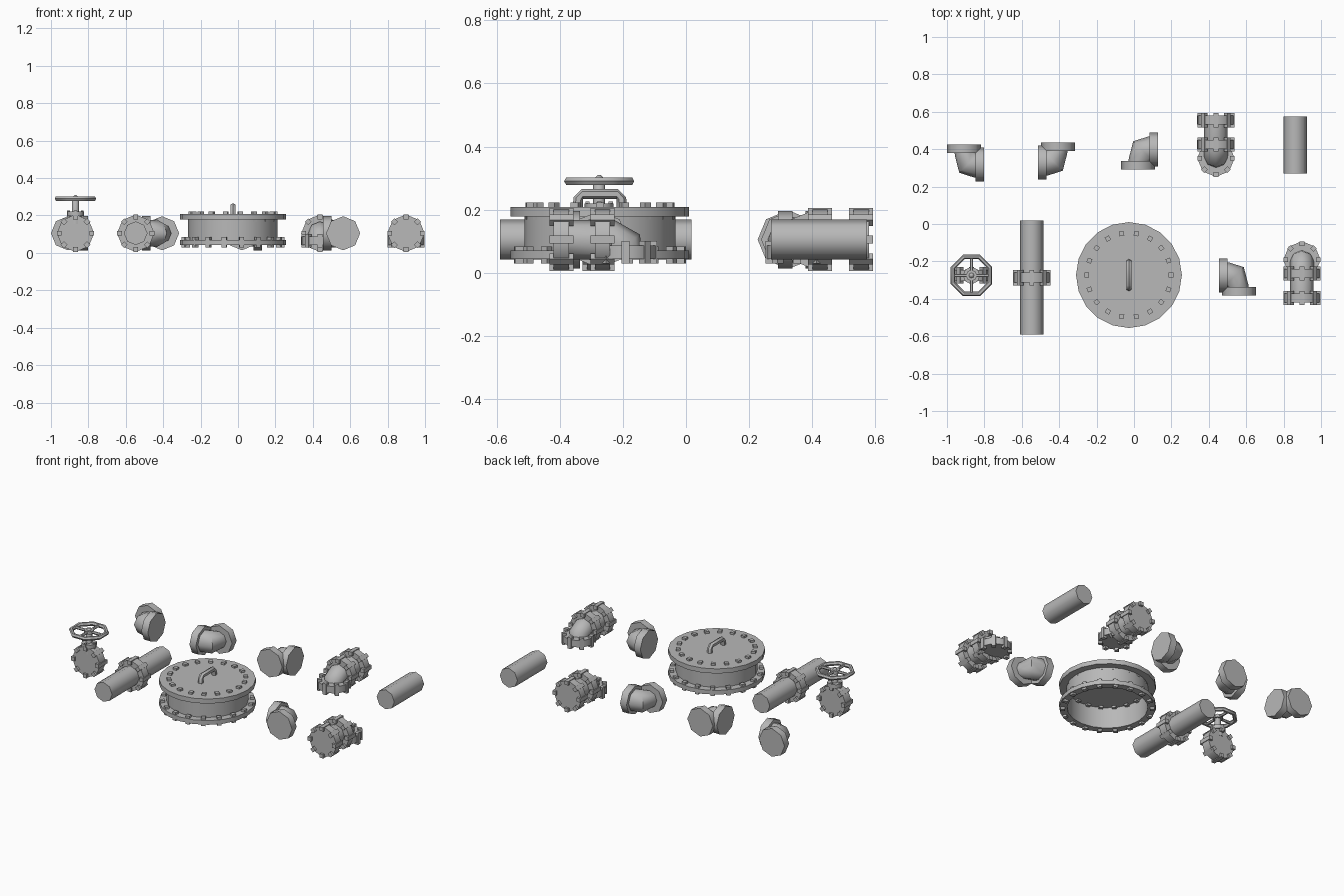
import bpy, bmesh, math
from mathutils import Vector, Matrix

if "Cube" in bpy.data.objects:
    bpy.data.objects.remove(bpy.data.objects["Cube"], do_unlink=True)

grey = bpy.data.materials.new("steel_grey")
grey.use_nodes = True
grey.diffuse_color = (0.48, 0.48, 0.48, 1)
grey.node_tree.nodes["Principled BSDF"].inputs["Base Color"].default_value = grey.diffuse_color

X, Y, Z = Vector((1, 0, 0)), Vector((0, 1, 0)), Vector((0, 0, 1))
AXIS_Z = 0.105      # height of every pipe axis
PIPE_R = 0.063
FLANGE_R = 0.1
parts = []


def finish(name, bm):
    bmesh.ops.recalc_face_normals(bm, faces=bm.faces)
    mesh = bpy.data.meshes.new(name)
    bm.to_mesh(mesh)
    bm.free()
    mesh.materials.append(grey)
    ob = bpy.data.objects.new(name, mesh)
    bpy.context.collection.objects.link(ob)
    parts.append(ob)
    return ob


def loft(name, path, radii, side, sides=8, closed=False):
    """Skin rings along a planar path; side is the normal of its plane."""
    bm = bmesh.new()
    path = [Vector(p) for p in path]
    n, rings = len(path), []
    for i, p in enumerate(path):
        a = path[i - 1] if i or closed else p
        b = path[(i + 1) % n] if i < n - 1 or closed else p
        across = side.cross((b - a).normalized())
        r = radii[i] if isinstance(radii, list) else radii
        rings.append([bm.verts.new(p + r * (math.cos(t) * across + math.sin(t) * side))
                      for t in (math.tau * k / sides for k in range(sides))])
    pairs = list(zip(rings, rings[1:]))
    if closed:
        pairs.append((rings[-1], rings[0]))
    for r0, r1 in pairs:
        for k in range(sides):
            m = (k + 1) % sides
            bm.faces.new((r0[k], r0[m], r1[m], r1[k]))
    if not closed:
        bm.faces.new(rings[0])
        bm.faces.new(rings[-1])
    return finish(name, bm)


def rod(name, centre, axis, length, radius, sides=8):
    c = Vector(centre)
    h = axis * length / 2
    return loft(name, [c - h, c + h], radius, X if axis == Z else Z, sides)


def bolts(name, centre, axis, radius, count, length, size=0.025):
    """Ring of square bolts running through a flange."""
    bm = bmesh.new()
    u = Y if axis == X else X
    v = axis.cross(u)
    for k in range(count):
        t = math.tau * k / count
        out = math.cos(t) * u + math.sin(t) * v
        rot = Matrix((out, axis.cross(out), axis)).transposed().to_4x4()
        place = Matrix.Translation(Vector(centre) + radius * out) @ rot
        bmesh.ops.create_cube(bm, size=1, matrix=place @ Matrix.Diagonal((size, size, length, 1)))
    return finish(name, bm)


def flange(name, centre, axis, thick=0.048):
    rod(name, centre, axis, thick, FLANGE_R)
    bolts(name + "_bolts", centre, axis, 0.087, 8, thick + 0.028)


def plain_elbow(name, cx, cy, sx, sy):
    """Quarter bend; (cx, cy) is the inner corner, sx and sy point to the body."""
    def at(u, v):
        return (cx + sx * u, cy + sy * v, AXIS_Z)
    rod(name + "_end_x", at(0.023, 0.107), X, 0.046, 0.091)
    rod(name + "_end_y", at(0.107, 0.023), Y, 0.046, 0.091)
    loft(name + "_body", [at(0.01, 0.107), at(0.045, 0.107), at(0.08, 0.1), at(0.106, 0.045), at(0.106, 0.01)],
         [0.07, 0.07, 0.073, 0.052, 0.052], Z)


def flanged_elbow(name, x, y, s):
    """Horizontal pipe from y, running along s, then bending down."""
    def at(u, z):
        return (x, y + s * u, z)
    loft(name + "_body", [at(0, AXIS_Z), at(0.16, AXIS_Z), at(0.198, 0.082), at(0.203, 0.05)],
         [PIPE_R, PIPE_R, 0.064, 0.056], X)
    flange(name + "_end_flange", at(0, AXIS_Z), Y)
    flange(name + "_middle_flange", at(0.13, AXIS_Z), Y)
    flange(name + "_bottom_flange", at(0.203, 0.065), Z, 0.044)


# Four plain elbows
plain_elbow("elbow_a", -0.802, 0.425, -1, -1)
plain_elbow("elbow_b", -0.513, 0.436, 1, -1)
plain_elbow("elbow_c", 0.128, 0.291, -1, 1)
plain_elbow("elbow_d", 0.455, -0.382, 1, 1)

# Two flanged elbows
flanged_elbow("flanged_elbow_right", 0.898, -0.395, 1)
flanged_elbow("flanged_elbow_back", 0.438, 0.555, -1)

# Straight pipes
rod("short_pipe", (0.862, 0.422, AXIS_Z), Y, 0.304, PIPE_R)
rod("long_pipe", (-0.547, -0.286, AXIS_Z), Y, 0.608, PIPE_R)
flange("long_pipe_flange", (-0.547, -0.287, AXIS_Z), Y, 0.053)

# Hatch: open drum, rim ring, lid, bolts
HX, HY = -0.027, -0.273
bm = bmesh.new()
profile = [(0.236, 0.043), (0.283, 0.043), (0.283, 0.07), (0.239, 0.07), (0.239, 0.185), (0.236, 0.185)]
SEG = 20
rings = [[bm.verts.new((HX + r * math.cos(math.tau * k / SEG), HY + r * math.sin(math.tau * k / SEG), z))
          for k in range(SEG)] for r, z in profile]
for i, r0 in enumerate(rings):
    r1 = rings[(i + 1) % len(rings)]
    for k in range(SEG):
        m = (k + 1) % SEG
        bm.faces.new((r0[k], r0[m], r1[m], r1[k]))
finish("hatch_drum", bm)
rod("hatch_lid", (HX, HY, 0.194), Z, 0.03, 0.283, SEG)
bolts("hatch_lid_bolts", (HX, HY, 0.195), Z, 0.225, 18, 0.054)
bolts("hatch_rim_bolts", (HX, HY, 0.057), Z, 0.262, 18, 0.054)
loft("hatch_handle", [(HX, HY + y, z) for y, z in
                      ((-0.07, 0.2), (-0.068, 0.235), (-0.055, 0.25), (0.055, 0.25), (0.068, 0.235), (0.07, 0.2))],
     0.016, X, 6)

# Valve: body flange, bonnet, stem, hand wheel
VX, VY = -0.869, -0.275
flange("valve_body", (VX, VY, AXIS_Z), Y, 0.06)
rod("valve_neck", (VX, VY, 0.18), Z, 0.05, 0.035)
rod("valve_bonnet", (VX, VY, 0.208), Z, 0.024, 0.046)
bolts("valve_bonnet_bolts", (VX, VY, 0.208), Z, 0.037, 4, 0.036, 0.014)
loft("valve_stem", [(VX, VY, z) for z in (0.2, 0.295, 0.31)], [0.019, 0.019, 0.004], X)
WHEEL_Z, WHEEL_R = 0.29, 0.107
wheel = [(VX + WHEEL_R * math.cos(a), VY + WHEEL_R * math.sin(a), WHEEL_Z)
         for a in (math.tau * (k + 0.5) / 8 for k in range(8))]
loft("wheel_rim", wheel, 0.013, Z, 6, closed=True)
rod("wheel_hub", (VX, VY, WHEEL_Z), Z, 0.02, 0.03)
for axis, label in ((X, "x"), (Y, "y")):
    rod("wheel_spoke_" + label, (VX, VY, WHEEL_Z), axis, 0.195, 0.009, 6)

# Smooth the round sides, keep the rims sharp
bpy.ops.object.select_all(action='DESELECT')
for ob in parts:
    ob.select_set(True)
bpy.context.view_layer.objects.active = parts[0]
bpy.ops.object.shade_smooth_by_angle(angle=math.radians(50))
